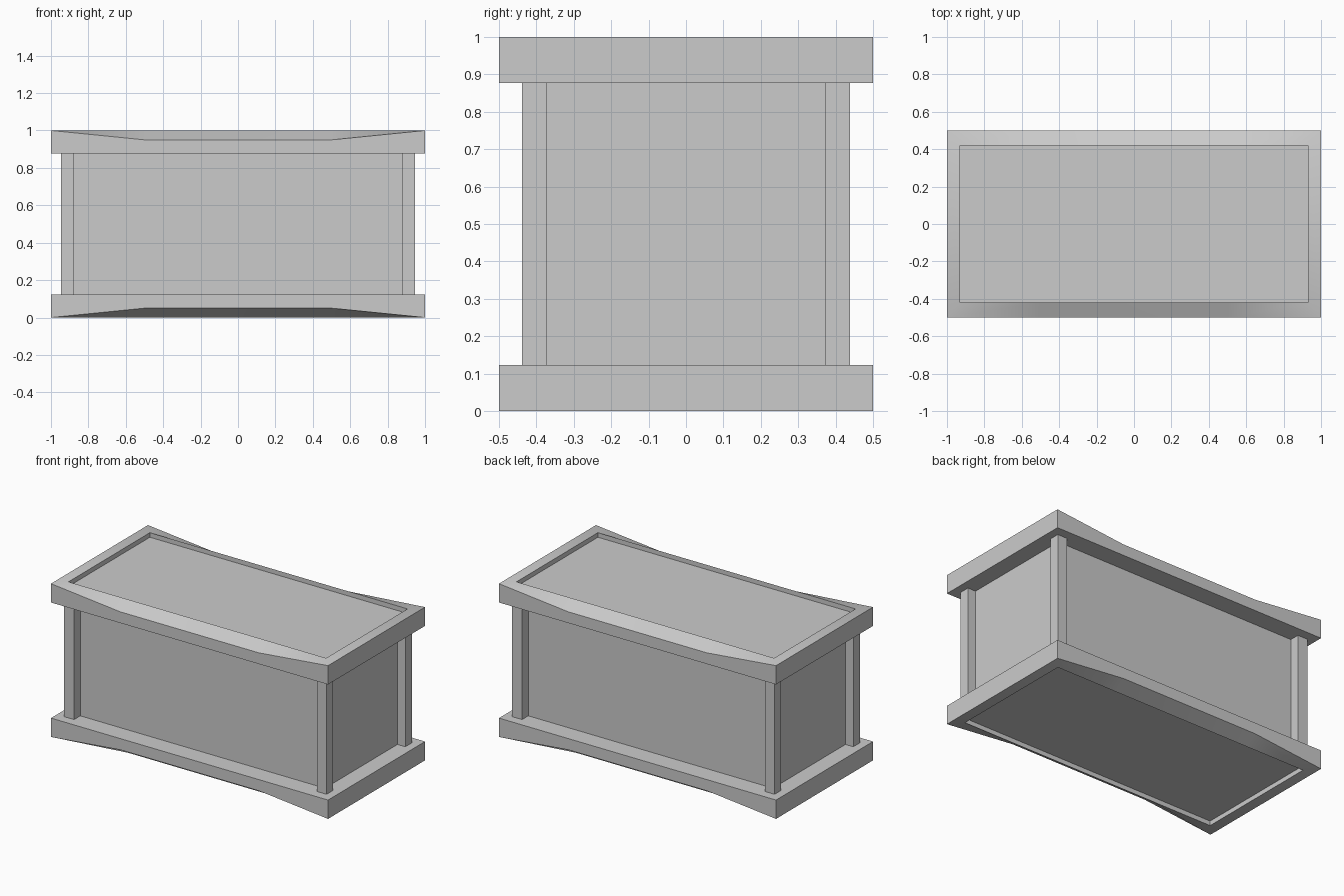
import bpy
import bmesh

if "Cube" in bpy.data.objects:
    bpy.data.objects.remove(bpy.data.objects["Cube"])


def loop_points(x, y, z_end, z_mid):
    # rectangle with two extra points on each long side, which may dip in the middle
    half = [(-x, -y, z_end), (-0.5, -y, z_mid), (0.5, -y, z_mid), (x, -y, z_end)]
    return half + [(-px, -py, pz) for px, py, pz in half]


def make_rim(name, flip):
    bm = bmesh.new()
    loops = [
        loop_points(1.0, 0.5, 0.877, 0.877),    # outer edge facing the body
        loop_points(1.0, 0.5, 1.0, 0.95),       # outer edge, dipping on long sides
        loop_points(0.93, 0.42, 1.0, 1.0),      # inner edge
        loop_points(0.93, 0.42, 0.97, 0.97),    # recessed panel
    ]
    rings = [[bm.verts.new((px, py, 1 - pz if flip else pz)) for px, py, pz in lp]
             for lp in loops]
    for a, b in zip(rings, rings[1:]):
        for i in range(8):
            j = (i + 1) % 8
            bm.faces.new((a[i], a[j], b[j], b[i]))
    bm.faces.new(rings[0])
    bm.faces.new(rings[-1])
    bmesh.ops.recalc_face_normals(bm, faces=bm.faces)
    mesh = bpy.data.meshes.new(name)
    bm.to_mesh(mesh)
    bm.free()
    ob = bpy.data.objects.new(name, mesh)
    bpy.context.collection.objects.link(ob)
    # soft blend between the sloped strips, sharp elsewhere
    bpy.ops.object.select_all(action='DESELECT')
    ob.select_set(True)
    bpy.context.view_layer.objects.active = ob
    bpy.ops.object.shade_smooth_by_angle(angle=0.62)


def make_box(name, lo, hi):
    bpy.ops.mesh.primitive_cube_add(size=1)
    ob = bpy.context.object
    ob.name = name
    ob.location = [(a + b) / 2 for a, b in zip(lo, hi)]
    ob.scale = [b - a for a, b in zip(lo, hi)]


# top and bottom rims with recessed panels
make_rim("top_rim", False)
make_rim("bottom_rim", True)

# main body
make_box("body", (-0.89, -0.375, 0.123), (0.89, 0.375, 0.877))

# corner posts
for sx, side in ((-1, "left"), (1, "right")):
    for sy, end in ((-1, "front"), (1, "back")):
        xs = sorted((sx * 0.876, sx * 0.947))
        ys = sorted((sy * 0.373, sy * 0.439))
        make_box(f"{end}_{side}_post", (xs[0], ys[0], 0.123), (xs[1], ys[1], 0.877))
